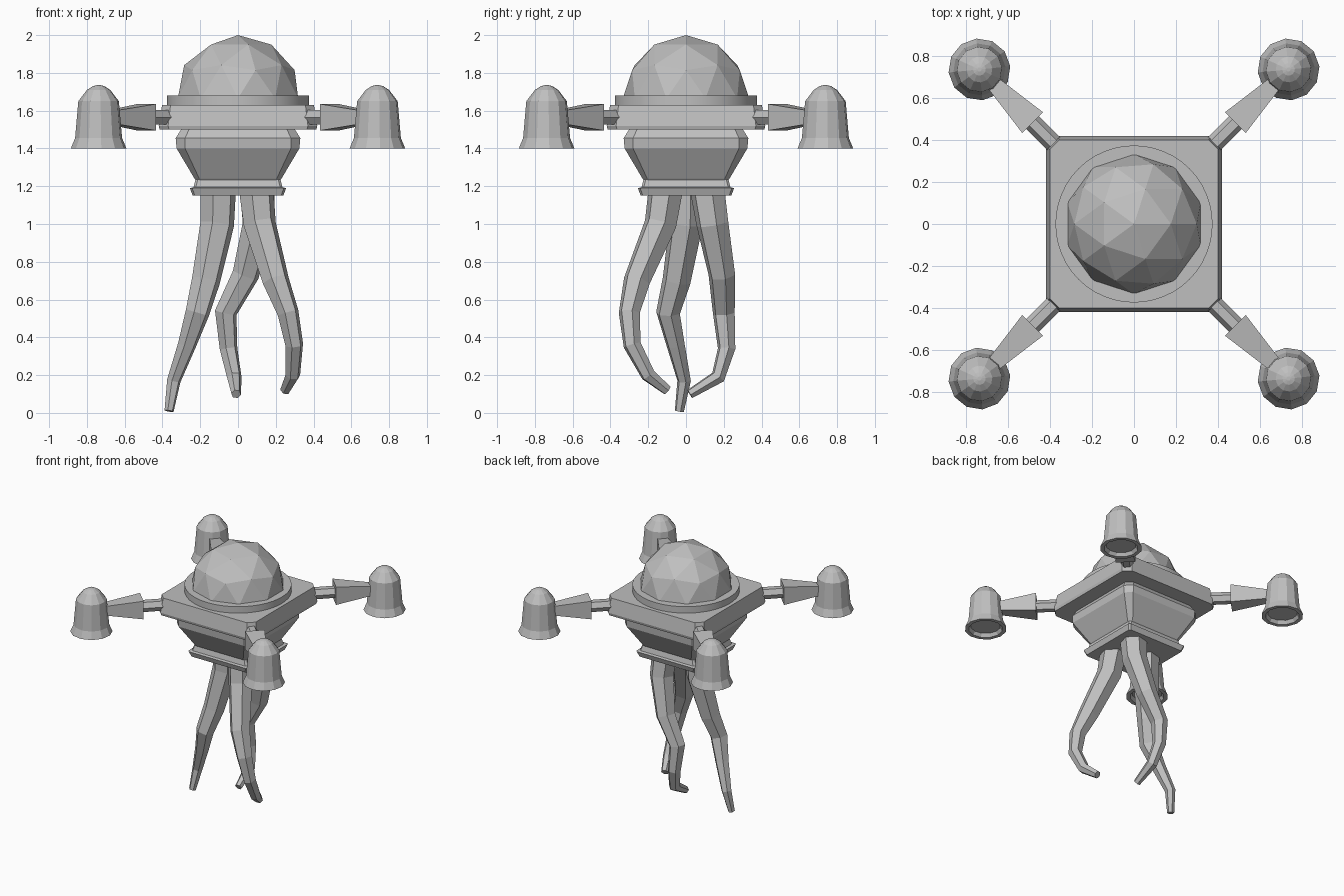
import bpy, bmesh, math
from mathutils import Vector, Matrix

cube = bpy.data.objects.get("Cube")
if cube:
    bpy.data.objects.remove(cube, do_unlink=True)

grey = bpy.data.materials.new("plain_grey")
grey.use_nodes = True
GREY = (0.52, 0.52, 0.52, 1)
grey.diffuse_color = GREY
grey.node_tree.nodes["Principled BSDF"].inputs["Base Color"].default_value = GREY


def finish(bm, name):
    bmesh.ops.recalc_face_normals(bm, faces=bm.faces)
    mesh = bpy.data.meshes.new(name)
    bm.to_mesh(mesh)
    bm.free()
    mesh.materials.append(grey)
    obj = bpy.data.objects.new(name, mesh)
    bpy.context.collection.objects.link(obj)
    return obj


def loft(name, rings):
    """Skin a list of equal-sized point rings and cap both ends."""
    bm = bmesh.new()
    loops = [[bm.verts.new(p) for p in ring] for ring in rings]
    n = len(loops[0])
    for a, b in zip(loops, loops[1:]):
        for i in range(n):
            j = (i + 1) % n
            bm.faces.new((a[i], a[j], b[j], b[i]))
    bm.faces.new(loops[0])
    bm.faces.new(loops[-1])
    return finish(bm, name)


def circle(r, z, n, turn=0.0, centre=(0, 0)):
    return [Vector((centre[0] + r * math.cos(turn + math.tau * i / n),
                    centre[1] + r * math.sin(turn + math.tau * i / n), z)) for i in range(n)]


def cut_square(h, c, z):
    """Square of half-width h with corners cut by c."""
    k = h - c
    return [Vector((x, y, z)) for x, y in
            ((h, -k), (h, k), (k, h), (-k, h), (-h, k), (-h, -k), (-k, -h), (k, -h))]


# Glass dome and its round seat
bm = bmesh.new()
bmesh.ops.create_icosphere(bm, subdivisions=2, radius=0.335,
                           matrix=Matrix.Translation((0, 0, 1.665)))
finish(bm, "dome")
seat = loft("dome_ring", [circle(0.375, 1.62, 48), circle(0.375, 1.68, 48)])
bpy.ops.object.select_all(action='DESELECT')
seat.select_set(True)
bpy.context.view_layer.objects.active = seat
bpy.ops.object.shade_smooth_by_angle(angle=math.radians(30))

# Square hull: upper deck, tapered belly and bottom collar
loft("deck", [cut_square(h, c, z) for h, c, z in
              ((0.415, 0.05, 1.50), (0.42, 0.05, 1.52), (0.402, 0.045, 1.63))])
loft("belly", [cut_square(h, c, z) for h, c, z in
               ((0.215, 0.02, 1.22), (0.23, 0.025, 1.24), (0.325, 0.045, 1.40),
                (0.33, 0.05, 1.455), (0.295, 0.04, 1.51))])
loft("collar", [cut_square(h, 0.012, z) for h, z in
                ((0.24, 1.15), (0.255, 1.19), (0.235, 1.195), (0.225, 1.235))])

# Four diagonal arms, each carrying a bell-shaped thruster
BELL = ((0.105, 1.425), (0.12, 1.40), (0.148, 1.40), (0.125, 1.455),
        (0.108, 1.65), (0.062, 1.71), (0.03, 1.73), (0.01, 1.735))
for side, sx in (("left", 1), ("right", -1)):
    for end, sy in (("front", -1), ("back", 1)):
        tag = f"{end}_{side}"
        out = Vector((sx, sy, 0)).normalized()
        across = Vector((-out.y, out.x, 0))

        def along(d, r, n, turn):
            return [out * d + across * r * math.cos(turn + math.tau * i / n)
                    + Vector((0, 0, 1.565 + r * math.sin(turn + math.tau * i / n)))
                    for i in range(n)]

        loft("arm_rod_" + tag, [along(d, 0.043, 6, 0) for d in (0.48, 0.72)])
        loft("arm_wedge_" + tag, [along(d, r * math.sqrt(2), 4, math.pi / 4)
                                  for d, r in ((0.685, 0.07), (0.96, 0.034))])
        loft("thruster_" + tag, [circle(r, z, 12, 0.1, (sx * 0.738, sy * 0.738))
                                 for r, z in BELL])


# Three hanging tentacles: x, y, z, radius down each path
def tentacle(name, path):
    pts = [Vector(p[:3]) for p in path]
    down = Vector((0, 0, -1))
    rings = []
    for i, p in enumerate(path):
        tangent = pts[min(i + 1, len(pts) - 1)] - pts[max(i - 1, 0)]
        turn = down.rotation_difference(tangent)
        rings.append([pts[i] + turn @ v for v in circle(p[3], 0, 6, 0.25)])
    loft(name, rings)


tentacle("tentacle_front", (
    (0.095, -0.105, 1.2, 0.095), (0.115, -0.135, 1.0, 0.088), (0.20, -0.26, 0.7, 0.073),
    (0.265, -0.30, 0.53, 0.058), (0.298, -0.285, 0.36, 0.048), (0.29, -0.20, 0.2, 0.04),
    (0.25, -0.10, 0.12, 0.028)))
tentacle("tentacle_back", (
    (0.10, 0.11, 1.2, 0.095), (0.11, 0.14, 1.0, 0.088), (0.04, 0.19, 0.73, 0.073),
    (-0.065, 0.20, 0.53, 0.06), (-0.05, 0.215, 0.34, 0.048), (-0.02, 0.17, 0.19, 0.04),
    (-0.01, 0.02, 0.10, 0.026)))
tentacle("tentacle_right", (
    (-0.105, 0.0, 1.2, 0.098), (-0.11, 0.0, 1.0, 0.092), (-0.17, -0.05, 0.7, 0.077),
    (-0.215, -0.095, 0.53, 0.065), (-0.27, -0.055, 0.36, 0.05), (-0.34, -0.01, 0.17, 0.037),
    (-0.365, -0.035, 0.01, 0.025)))
